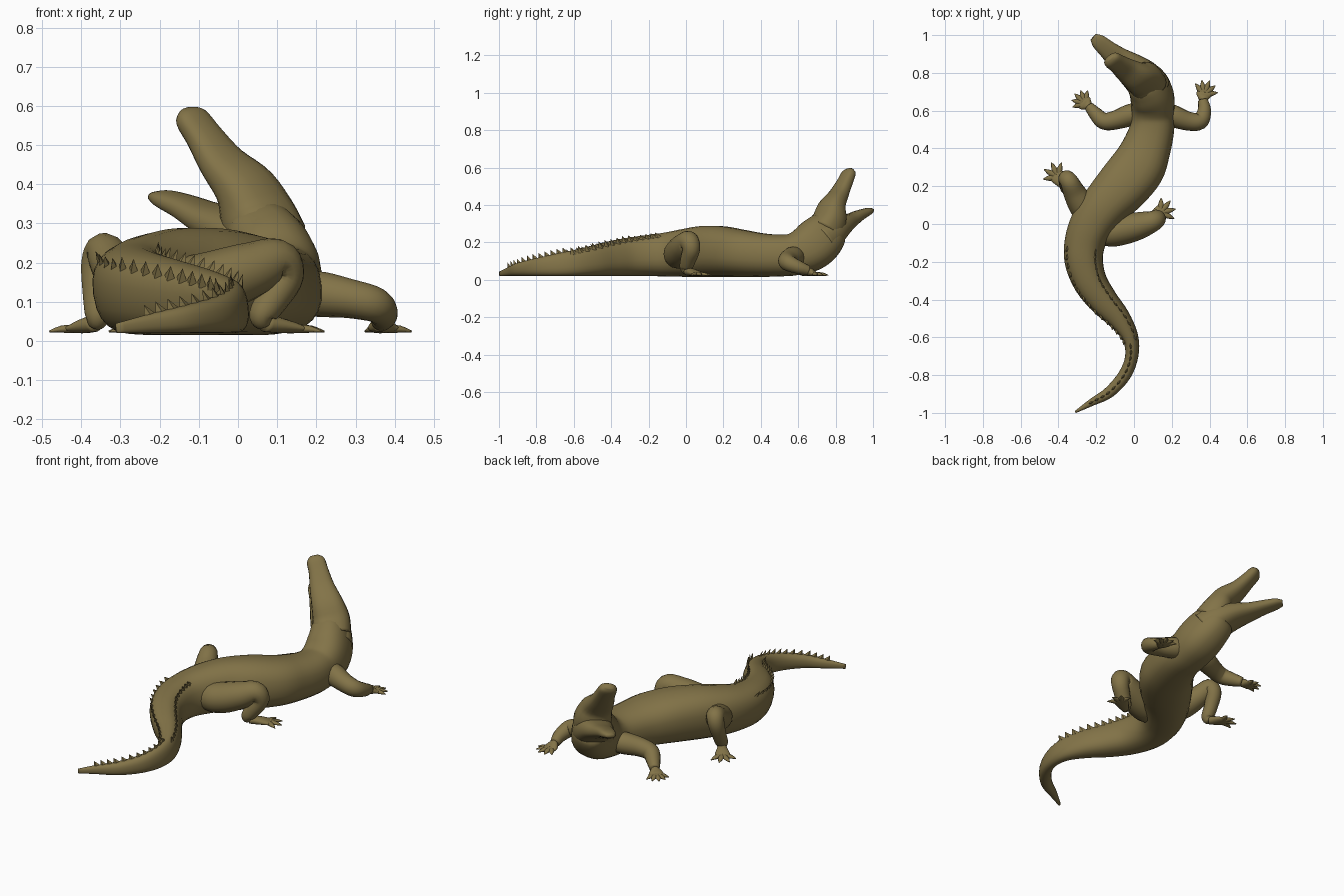
import bpy, bmesh, math
from mathutils import Vector

hide = bpy.data.materials.new("olive hide")
hide.diffuse_color = (0.225, 0.172, 0.064, 1)


def finish(name, bm, smooth=True):
    bmesh.ops.recalc_face_normals(bm, faces=bm.faces)
    me = bpy.data.meshes.new(name)
    bm.to_mesh(me)
    bm.free()
    me.materials.append(hide)
    for p in me.polygons:
        p.use_smooth = smooth
    ob = bpy.data.objects.new(name, me)
    bpy.context.collection.objects.link(ob)
    return ob


def frames(st, n):
    """Catmull-Rom through (x, y, z, half width, half height); adds side and normal axes."""
    pts = []
    for i in range(len(st) - 1):
        a, b, c, d = (st[max(0, min(len(st) - 1, i + k))] for k in (-1, 0, 1, 2))
        for s in range(n):
            t = s / n
            pts.append([0.5 * (2 * q + (r - p) * t + (2 * p - 5 * q + 4 * r - u) * t * t
                               + (3 * q - p - 3 * r + u) * t ** 3)
                        for p, q, r, u in zip(a, b, c, d)])
    pts.append(list(st[-1]))
    out, side = [], None
    for i, p in enumerate(pts):
        tan = (Vector(pts[min(i + 1, len(pts) - 1)][:3]) - Vector(pts[max(i - 1, 0)][:3])).normalized()
        if side is None:
            side = tan.cross(Vector((0, 0, 1)))
            if side.length < 0.05:
                side = Vector((1, 0, 0))
        side = (side - tan * side.dot(tan)).normalized()
        out.append((Vector(p[:3]), side.copy(), side.cross(tan), tan,
                    max(p[3], 0.002), max(p[4], 0.002)))
    return out


def loft(name, st, n=4, sides=20, power=2.0):
    bm = bmesh.new()
    rings = []
    for c, s, nn, t, w, h in frames(st, n):
        ring = []
        for k in range(sides):
            a = 2 * math.pi * k / sides
            ca, sa = math.cos(a), math.sin(a)
            x = math.copysign(abs(ca) ** (2 / power), ca) * w
            z = math.copysign(abs(sa) ** (2 / power), sa) * h
            ring.append(bm.verts.new(c + s * x + nn * z))
        rings.append(ring)
    for r0, r1 in zip(rings, rings[1:]):
        for k in range(sides):
            j = (k + 1) % sides
            bm.faces.new((r0[k], r0[j], r1[j], r1[k]))
    bm.faces.new(rings[0][::-1])
    bm.faces.new(rings[-1])
    return finish(name, bm)


# tail, trunk and neck: x, y, half width, bottom z, top z
trunk = [(-.31, -.995, .006, .02, .045), (-.22, -.942, .02, .02, .07), (-.13, -.89, .03, .02, .092),
         (-.05, -.8, .034, .02, .115), (-.012, -.7, .034, .02, .138), (-.02, -.6, .042, .02, .158),
         (-.08, -.5, .06, .02, .182), (-.16, -.41, .076, .02, .205), (-.23, -.31, .088, .02, .225),
         (-.265, -.2, .1, .02, .24), (-.26, -.1, .107, .018, .253), (-.22, 0, .118, .015, .272),
         (-.15, .1, .128, .015, .288), (-.06, .2, .143, .015, .286), (.02, .3, .145, .015, .268),
         (.065, .4, .13, .015, .25), (.095, .5, .118, .018, .242)]
body = [(x, y, (b + t) / 2, w, (t - b) / 2) for x, y, w, b, t in trunk]
body += [(.1, .58, .137, .113, .114), (.098, .66, .17, .115, .128), (.078, .72, .222, .106, .128),
         (.045, .765, .275, .088, .105), (.03, .785, .295, .05, .06)]
loft("body_and_tail", body, 4, 24, 2.4)

# open jaws
loft("upper_jaw", [(.075, .735, .26, .1, .09), (.05, .765, .32, .098, .08), (.018, .778, .39, .084, .06),
                   (-.04, .815, .455, .066, .042), (-.085, .848, .52, .052, .034),
                   (-.12, .87, .57, .046, .028), (-.133, .88, .588, .022, .013)], 4, 20, 2.5)
loft("lower_jaw", [(.085, .715, .21, .112, .092), (.05, .765, .25, .104, .078), (-.015, .82, .287, .088, .055),
                   (-.08, .872, .315, .066, .038), (-.137, .921, .343, .05, .029),
                   (-.188, .966, .363, .04, .021), (-.215, .99, .37, .022, .011)], 4, 20, 2.5)


# low brow ridges, set along the upper jaw
jaw_dir = Vector((-.19, .125, .255)).normalized()
for name, p in (("brow_right", (.075, .775, .395)), ("brow_left", (.015, .73, .395))):
    loft(name, [(*(Vector(p) + jaw_dir * f), r, r) for f, r in
                ((-.05, .004), (-.025, .016), (0, .02), (.025, .016), (.05, .004))], 3, 12)

# tail crests: two toothed ridges near the hips that merge into one toward the tip
bm = bmesh.new()
for i, (c, s, n, t, w, h) in enumerate(frames(body, 3)):
    if i < 3 or c.y > -.12:
        continue
    for off in ((0,) if c.y < -.62 else (-.7, .7)):
        base = c + s * (off * w) + n * (h * (.97 if off == 0 else .8))
        size = .026 if c.y < -.3 else .018
        foot_pts = [bm.verts.new(base + d - n * .014)
                    for d in (t * .03, s * .01, -t * .022, -s * .01)]
        tip = bm.verts.new(base + n * size - t * .018 + s * (off * .012))
        for k in range(4):
            bm.faces.new((foot_pts[k], foot_pts[(k + 1) % 4], tip))
        bm.faces.new(foot_pts[::-1])
finish("tail_crest", bm, False)


# legs: round limb, flat webbed foot, pointed toes fanned round a heading
def leg(name, limb, palm, heading, toes, spread, length):
    loft(name, [(x, y, z, r, r) for x, y, z, r in limb], 5, 16)
    ax, ay, az, ar = limb[-1]
    px, py = palm
    hx, hy = math.cos(heading), math.sin(heading)
    loft(name + "_foot", [(ax, ay, .045, .022, .022), ((ax + px) / 2, (ay + py) / 2, .04, .032, .02),
                          (px, py, .033, .04, .014),
                          (px + .024 * hx, py + .024 * hy, .029, .038, .008),
                          (px + .036 * hx, py + .036 * hy, .028, .025, .004)], 3, 14)
    for k in range(toes):
        a = heading + spread * (k / (toes - 1) - .5)
        d = Vector((math.cos(a), math.sin(a), 0))
        ln = length * (1 - .15 * abs(k / (toes - 1) - .5))
        q = [Vector((px, py, .03)) + d * ln * f for f in (.1, .6, 1)]
        loft(f"{name}_toe_{k + 1}", [(q[0].x, q[0].y, .031, .016, .011), (q[1].x, q[1].y, .03, .014, .009),
                                     (q[2].x, q[2].y, .024, .002, .002)], 3, 8)


rad = math.radians
leg("front_leg_right", [(.13, .6, .12, .045), (.2, .575, .12, .058), (.285, .545, .108, .05),
                        (.35, .545, .092, .045), (.372, .6, .068, .036), (.365, .655, .05, .026)],
    (.37, .685), rad(68), 5, rad(120), .08)
leg("front_leg_left", [(.07, .6, .12, .045), (-.01, .58, .12, .058), (-.1, .55, .108, .05),
                       (-.16, .545, .092, .045), (-.205, .585, .068, .036), (-.238, .622, .05, .026)],
    (-.26, .64), rad(138), 5, rad(120), .074)
leg("hind_leg_right", [(-.21, -.05, .13, .04), (-.14, -.045, .135, .075), (-.06, -.03, .15, .08),
                       (.03, -.008, .18, .072), (.1, .015, .205, .056), (.12, .028, .165, .048),
                       (.09, .012, .11, .042), (.062, .0, .065, .034), (.068, .005, .04, .02)],
    (.14, .06), rad(32), 4, rad(110), .085)
leg("hind_leg_left", [(-.2, .02, .13, .04), (-.235, .055, .135, .07), (-.275, .1, .155, .072),
                      (-.315, .165, .19, .06), (-.343, .225, .228, .048), (-.358, .24, .19, .043),
                      (-.36, .215, .12, .037), (-.358, .19, .065, .033), (-.365, .198, .04, .02)],
    (-.405, .25), rad(132), 4, rad(115), .084)
